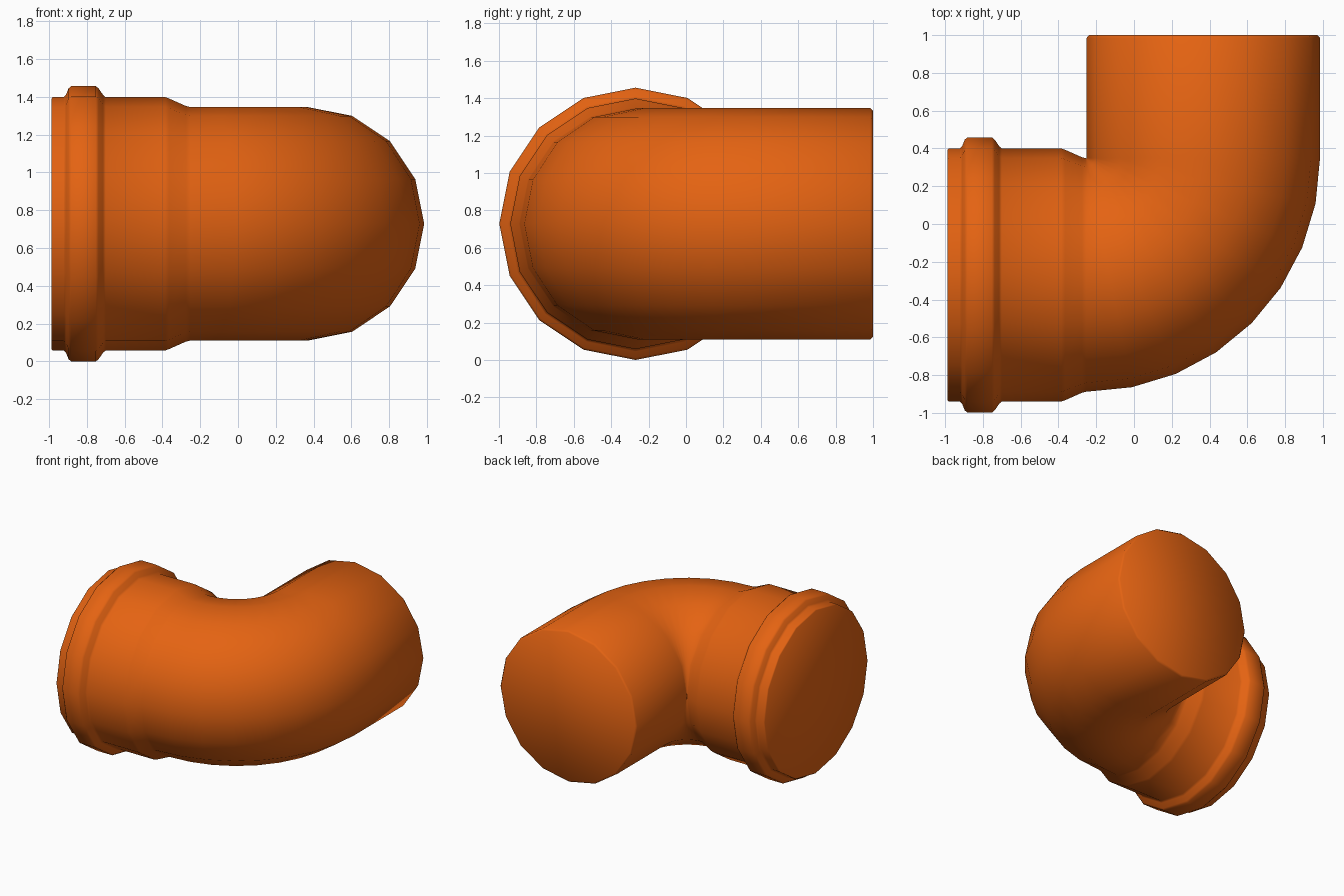
import bpy, bmesh
from math import sin, cos, pi, radians
from mathutils import Vector

if "Cube" in bpy.data.objects:
    bpy.data.objects.remove(bpy.data.objects["Cube"])

SIDES = 16
R = 0.618                      # pipe radius
BEND_R = 0.62                  # centreline radius of the elbow
PIVOT = Vector((-0.253, 0.35, 0.728))
Z = Vector((0, 0, 1))

# Each station along the pipe: (centre, in-plane outward direction, radius)
stations = []

# Socket with raised seal collar, running along x
socket = [(-0.987, 0.662), (-0.98, 0.67), (-0.922, 0.67), (-0.91, 0.682),
          (-0.896, 0.717), (-0.882, 0.728), (-0.752, 0.728), (-0.738, 0.717),
          (-0.714, 0.682), (-0.70, 0.67), (-0.385, 0.67), (-0.365, 0.663),
          (-0.275, 0.623)]
for x, r in socket:
    stations.append((Vector((x, PIVOT.y - BEND_R, PIVOT.z)), Vector((0, -1, 0)), r))

# Quarter-turn bend
for i in range(9):
    a = pi / 2 * i / 8
    out = Vector((sin(a), -cos(a), 0))
    stations.append((PIVOT + out * BEND_R, out, R))

# Straight spigot, running along y, with a small end bevel
for y, r in [(0.985, R), (1.0, R - 0.013)]:
    stations.append((Vector((PIVOT.x + BEND_R, y, PIVOT.z)), Vector((1, 0, 0)), r))

# Skin the stations and close both ends
bm = bmesh.new()
rings = []
for c, out, r in stations:
    rings.append([bm.verts.new(c + r * (out * cos(t) + Z * sin(t)))
                  for t in (2 * pi * k / SIDES for k in range(SIDES))])
for a, b in zip(rings, rings[1:]):
    for k in range(SIDES):
        n = (k + 1) % SIDES
        bm.faces.new((a[k], a[n], b[n], b[k]))
bm.faces.new(rings[0])
bm.faces.new(rings[-1])
bmesh.ops.recalc_face_normals(bm, faces=bm.faces)
mesh = bpy.data.meshes.new("pipe_elbow")
bm.to_mesh(mesh)
bm.free()

elbow = bpy.data.objects.new("pipe_elbow", mesh)
bpy.context.collection.objects.link(elbow)
mat = bpy.data.materials.new("orange_plastic")
mat.diffuse_color = (0.78, 0.125, 0.006, 1)
mat.use_nodes = True
mat.node_tree.nodes["Principled BSDF"].inputs["Base Color"].default_value = mat.diffuse_color
mesh.materials.append(mat)

bpy.context.view_layer.objects.active = elbow
elbow.select_set(True)
bpy.ops.object.shade_smooth_by_angle(angle=radians(60))
